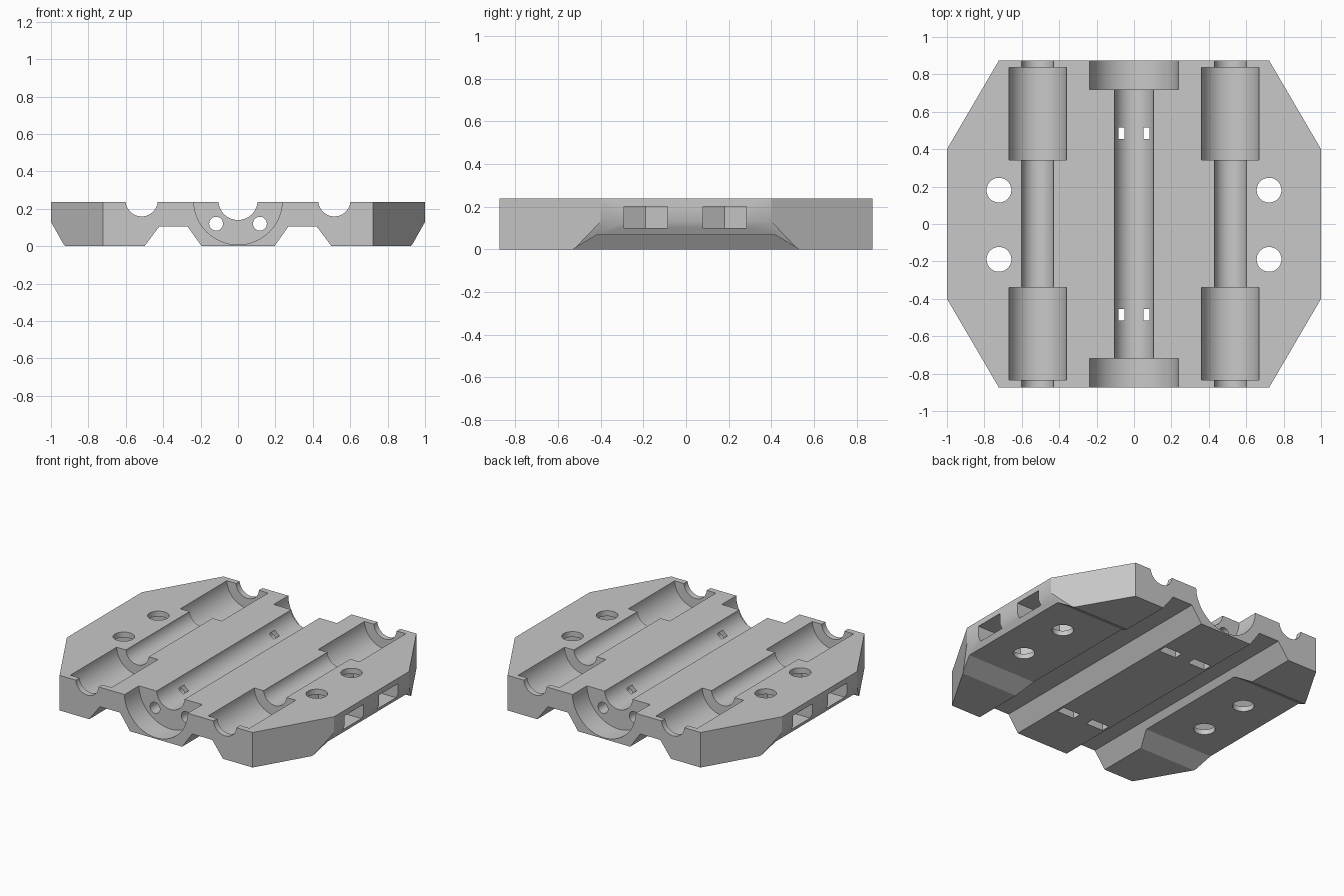
import bpy
import bmesh
import math

old = bpy.data.objects.get("Cube")
if old:
    bpy.data.objects.remove(old, do_unlink=True)

HALF_LENGTH = 0.875
TOP = 0.237
AXIS_Z = 0.245          # height of the bore centrelines

grey = bpy.data.materials.new("plain grey")
grey.use_nodes = True
colour = (0.58, 0.58, 0.58, 1)
grey.diffuse_color = colour
grey.node_tree.nodes["Principled BSDF"].inputs["Base Color"].default_value = colour


def prism(name, outline, axis, low, high):
    """Extrude a 2D outline, given in the other two axes, along x, y or z."""
    index = "xyz".index(axis)

    def place(point, along):
        spot = list(point)
        spot.insert(index, along)
        return spot

    bm = bmesh.new()
    face = bm.faces.new([bm.verts.new(place(p, low)) for p in outline])
    grown = bmesh.ops.extrude_face_region(bm, geom=[face])["geom"]
    bmesh.ops.translate(bm, vec=place((0, 0), high - low),
                        verts=[v for v in grown if isinstance(v, bmesh.types.BMVert)])
    bmesh.ops.recalc_face_normals(bm, faces=bm.faces)
    mesh = bpy.data.meshes.new(name)
    bm.to_mesh(mesh)
    bm.free()
    mesh.materials.append(grey)
    obj = bpy.data.objects.new(name, mesh)
    bpy.context.collection.objects.link(obj)
    return obj


def circle(cx, cy, radius, sides=64):
    return [(cx + radius * math.cos(math.tau * i / sides),
             cy + radius * math.sin(math.tau * i / sides)) for i in range(sides)]


def mirrored(points):
    """Complete an outline from its positive half."""
    return points + [(-x, y) for x, y in reversed(points)]


def combine(target, tool, operation="DIFFERENCE"):
    mod = target.modifiers.new("shape", "BOOLEAN")
    mod.operation = operation
    mod.solver = "EXACT"
    mod.object = tool
    bpy.context.view_layer.objects.active = target
    bpy.ops.object.modifier_apply(modifier=mod.name)
    bpy.data.objects.remove(tool, do_unlink=True)


# Plate: long cross-section with two underside channels, trimmed to an octagon
section = mirrored([(0.195, 0), (0.27, 0.106), (0.42, 0.106), (0.5, 0),
                    (0.927, 0), (1, 0.13), (1, TOP)])
plate = prism("carriage_plate", section, "y", -1, 1)
octagon = mirrored([(0.722, -HALF_LENGTH), (1, -0.4), (1, 0.4), (0.722, HALF_LENGTH)])
combine(plate, prism("octagon_trim", octagon, "z", -0.5, 0.5), "INTERSECT")

# Centre groove with wider seats at both ends
combine(plate, prism("centre_groove", circle(0, AXIS_Z, 0.105), "y", -1, 1))
for low, high in ((-1, -0.72), (0.72, 1)):
    combine(plate, prism("end_seat", circle(0, AXIS_Z, 0.237), "y", low, high))

# Sloped relief under each outer block, in y and z
relief = mirrored([(0.64, -0.066), (0.53, 0), (0.42, 0.066)])

for side in (-1, 1):
    combine(plate, prism("under_relief", relief, "x",
                         min(side * 0.345, side * 1.2), max(side * 0.345, side * 1.2)))

    # Rod groove and its two bearing seats
    combine(plate, prism("rod_groove", circle(side * 0.515, AXIS_Z, 0.086), "y", -1, 1))
    for low, high in ((-0.835, -0.34), (0.341, 0.837)):
        combine(plate, prism("bearing_seat", circle(side * 0.515, AXIS_Z, 0.155),
                             "y", low, high))

    # Lengthwise screw hole
    combine(plate, prism("screw_hole", circle(side * 0.117, 0.12, 0.037, 32), "y", -1, 1))

    for end in (-1, 1):
        # Upright nut slot, open underneath
        y = end * 0.485
        slot = [(side * 0.05, y - 0.03), (side * 0.18, y - 0.03),
                (side * 0.18, y + 0.03), (side * 0.05, y + 0.03)]
        combine(plate, prism("nut_slot", slot, "z", -0.1, 0.182))

        # Vertical bolt hole and pointed nut pocket opening at the flank
        y = end * 0.185 - 0.004
        combine(plate, prism("bolt_hole", circle(side * 0.722, y, 0.066), "z", -0.1, 0.4))
        pocket = [(side * 0.605, y), (side * 0.664, y - 0.102), (side * 1.1, y - 0.102),
                  (side * 1.1, y + 0.102), (side * 0.664, y + 0.102)]
        combine(plate, prism("nut_pocket", pocket, "z", 0.1, 0.2))

# Smooth bores, sharp edges
bpy.ops.object.select_all(action="DESELECT")
plate.select_set(True)
bpy.context.view_layer.objects.active = plate
bpy.ops.object.shade_smooth_by_angle(angle=math.radians(30))
